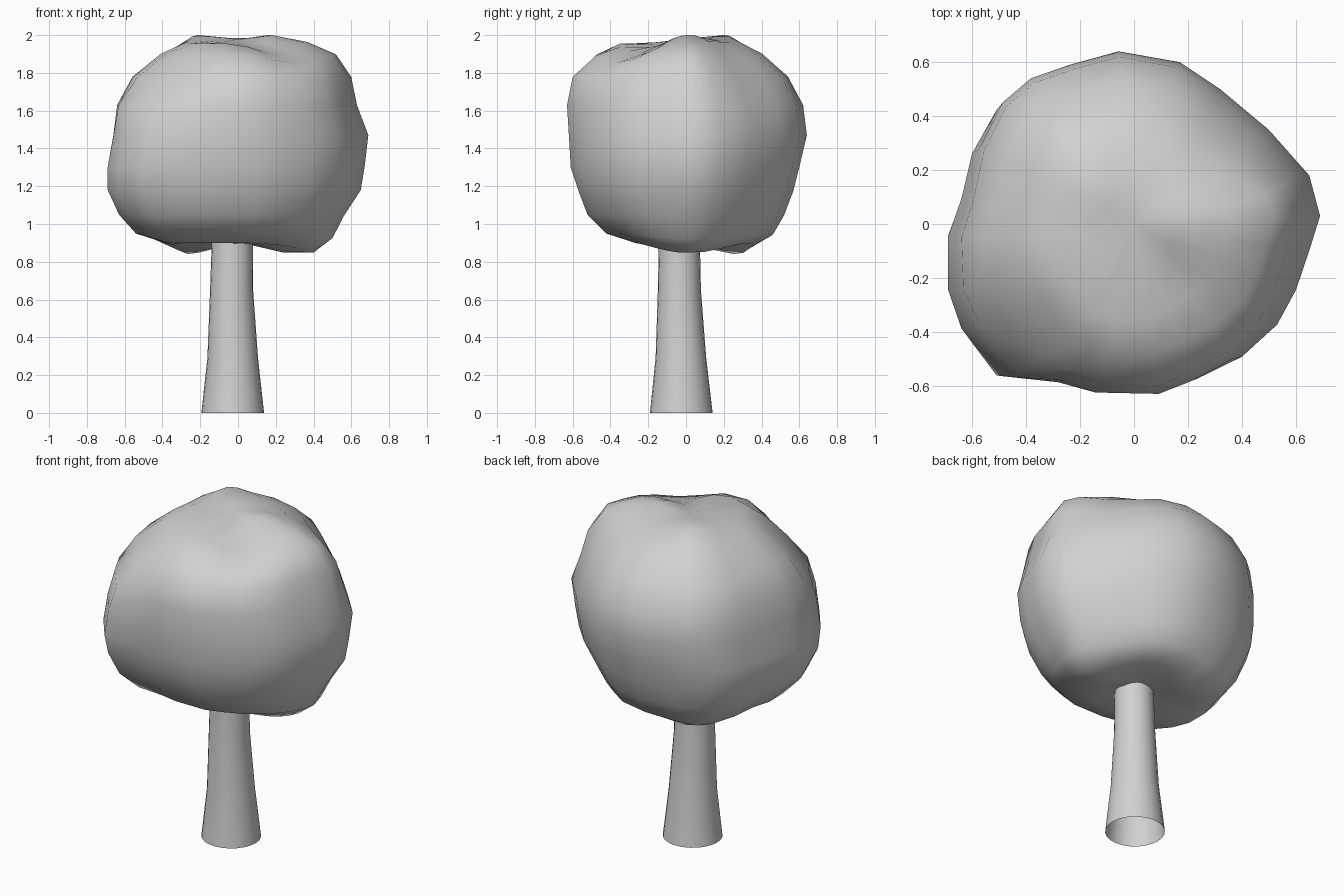
import bpy
import bmesh
import math
from mathutils import Vector

default = bpy.data.objects.get("Cube")
if default:
    bpy.data.objects.remove(default, do_unlink=True)

grey = bpy.data.materials.new("plain_grey")
grey.use_nodes = True
colour = (0.64, 0.64, 0.64, 1)
grey.diffuse_color = colour
grey.node_tree.nodes["Principled BSDF"].inputs["Base Color"].default_value = colour


def skin_rings(name, rings, poles=()):
    """Bridge closed rings of points from bottom to top, with optional end poles."""
    bm = bmesh.new()
    loops = [[bm.verts.new(point) for point in ring] for ring in rings]
    count = len(loops[0])
    for lower, upper in zip(loops, loops[1:]):
        for i in range(count):
            j = (i + 1) % count
            bm.faces.new((lower[i], lower[j], upper[j], upper[i]))
    if poles:
        bottom, top = (bm.verts.new(point) for point in poles)
        for i in range(count):
            j = (i + 1) % count
            bm.faces.new((loops[0][j], loops[0][i], bottom))
            bm.faces.new((loops[-1][i], loops[-1][j], top))
    mesh = bpy.data.meshes.new(name)
    bm.to_mesh(mesh)
    bm.free()
    mesh.materials.append(grey)
    for polygon in mesh.polygons:
        polygon.use_smooth = True
    obj = bpy.data.objects.new(name, mesh)
    bpy.context.collection.objects.link(obj)
    return obj


# Trunk: a flared tube, open at the foot, its top hidden in the foliage
def circle(centre_x, centre_y, z, radius, sides=24):
    angles = [math.tau * i / sides for i in range(sides)]
    return [Vector((centre_x + radius * math.cos(a), centre_y + radius * math.sin(a), z))
            for a in angles]


trunk_stations = [(-0.028, -0.025, 0, 0.166), (-0.028, -0.027, 0.29, 0.134),
                  (-0.034, -0.035, 0.65, 0.114), (-0.03, -0.035, 0.93, 0.108)]
skin_rings("trunk", [circle(*station) for station in trunk_stations])

# Foliage: one plan outline, stretched in each direction to the reach at each height
outline = [(0.69, 0.03), (0.65, 0.18), (0.5, 0.35), (0.32, 0.5), (0.17, 0.6),
           (-0.06, 0.64), (-0.25, 0.59), (-0.4, 0.54), (-0.51, 0.45), (-0.6, 0.28),
           (-0.64, 0.1), (-0.69, -0.05), (-0.69, -0.25), (-0.64, -0.4), (-0.51, -0.58),
           (-0.3, -0.6), (-0.16, -0.63), (0.1, -0.63), (0.24, -0.58), (0.4, -0.5),
           (0.53, -0.38), (0.6, -0.25), (0.65, -0.1)]
# height, then reach towards -x, +x, -y, +y
levels = [(0.9, 0.2, 0.24, 0.14, 0.2), (0.9, 0.36, 0.4, 0.27, 0.36),
          (0.95, 0.54, 0.5, 0.43, 0.46), (1.05, 0.63, 0.56, 0.53, 0.52),
          (1.18, 0.69, 0.65, 0.58, 0.57), (1.3, 0.69, 0.67, 0.62, 0.6),
          (1.47, 0.66, 0.69, 0.63, 0.64), (1.63, 0.64, 0.63, 0.64, 0.62),
          (1.78, 0.56, 0.6, 0.61, 0.54), (1.9, 0.41, 0.52, 0.49, 0.4),
          (1.96, 0.26, 0.37, 0.36, 0.24), (1.97, 0.12, 0.18, 0.17, 0.1)]
# bumps and hollows: centre, push, radius of influence
lumps = [((-0.28, 0.28, 0.9), (0, 0, -0.06), 0.2),
         ((0.32, 0.02, 0.9), (0, 0, -0.06), 0.2),
         ((-0.42, -0.46, 1.8), (0.09, 0.08, -0.04), 0.22),
         ((0.4, 0.32, 1.85), (-0.02, -0.02, -0.03), 0.2),
         ((0.24, -0.3, 1.95), (0, 0.02, -0.07), 0.18),
         ((-0.2, 0.18, 1.96), (-0.02, 0.03, 0.04), 0.17),
         ((0.18, 0.0, 1.97), (0, 0, 0.035), 0.15),
         ((0.03, -0.14, 1.97), (0, 0, -0.03), 0.1)]


def sculpt(point):
    moved = point.copy()
    for centre, push, radius in lumps:
        distance = (point - Vector(centre)).length
        moved += Vector(push) * math.exp(-(distance / radius) ** 2)
    return moved


def foliage_ring(z, left, right, front, back):
    reach = 0.69, 0.64
    ring = []
    for x, y in outline:
        scale_x = (right if x > 0 else left) / reach[0]
        scale_y = (back if y > 0 else front) / reach[1]
        ring.append(sculpt(Vector((x * scale_x, y * scale_y, z))))
    return ring


end_poles = [sculpt(Vector((0, 0, z))) for z in (0.91, 1.97)]
skin_rings("foliage", [foliage_ring(*level) for level in levels], end_poles)
